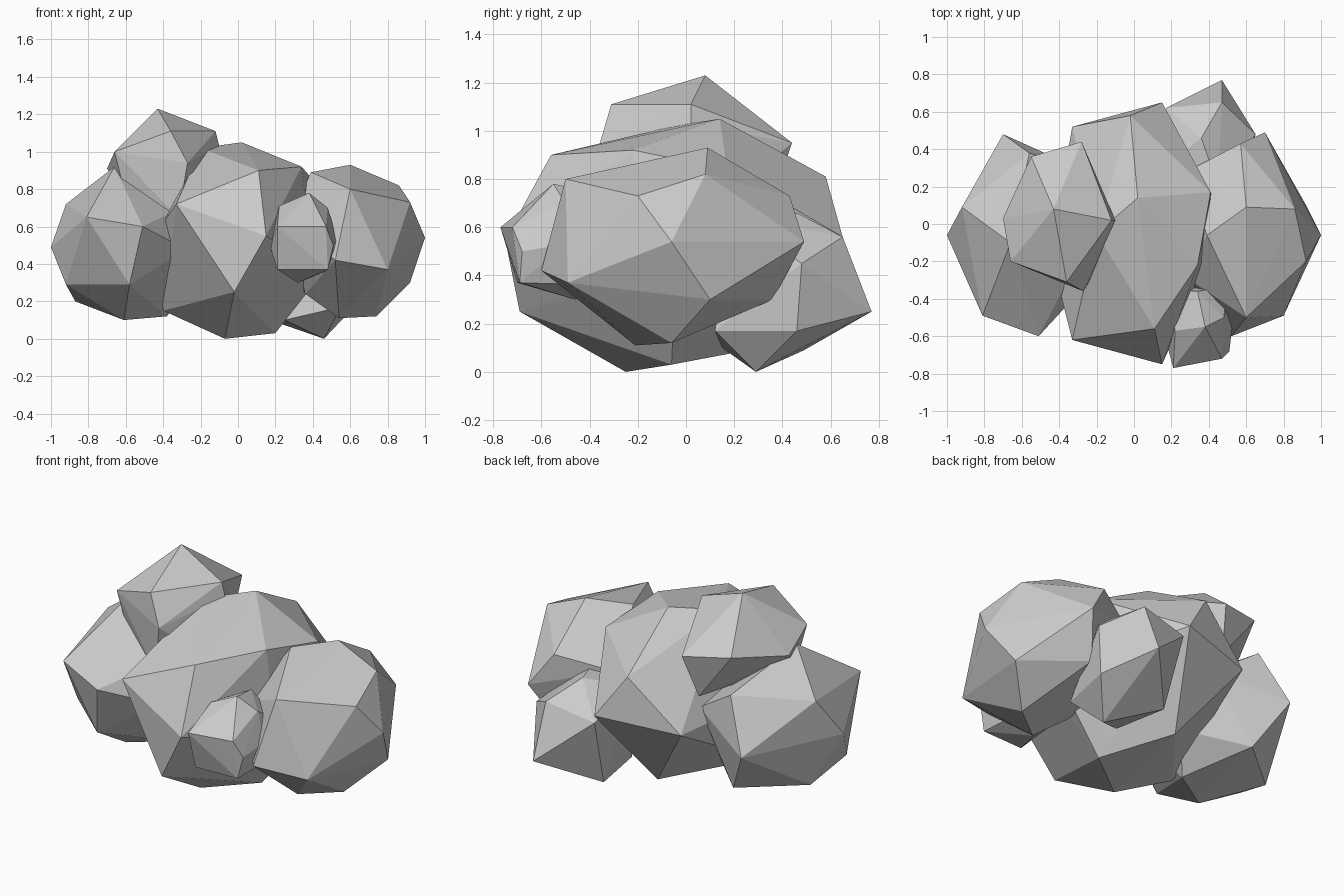
import bpy, bmesh


def lobe(name, *corners):
    """One faceted boulder: the convex skin around a few corner points."""
    bm = bmesh.new()
    for c in corners:
        bm.verts.new(c)
    bmesh.ops.convex_hull(bm, input=bm.verts[:])
    loose = [v for v in bm.verts if not v.link_faces]
    bmesh.ops.delete(bm, geom=loose, context='VERTS')
    bmesh.ops.recalc_face_normals(bm, faces=bm.faces[:])
    mesh = bpy.data.meshes.new(name)
    bm.to_mesh(mesh)
    bm.free()
    ob = bpy.data.objects.new(name, mesh)
    bpy.context.collection.objects.link(ob)
    return ob


# Large middle lobe
lobe("middle_lobe",
     (.02, .14, 1.05), (.11, -.56, .90), (-.33, -.62, .72), (.15, -.75, .55),
     (-.02, -.69, .25), (-.07, -.25, 0), (.20, -.06, .03), (.15, .65, .56),
     (-.02, .58, .81), (.34, -.22, .92), (.41, .17, .84), (-.33, .52, .52),
     (-.03, .31, .10), (-.20, -.05, 1.02), (-.40, -.15, .15), (.40, -.2, .4),
     (-.45, -.15, .55), (.42, .15, .45), (.38, -.05, .26))

# Left lobe
lobe("left_lobe",
     (-.81, -.49, .65), (-.51, -.60, .60), (-.58, -.50, .29), (-.92, .09, .72),
     (-1, -.06, .49), (-.92, -.20, .29), (-.61, -.18, .10), (-.66, -.10, .92),
     (-.70, .48, .47), (-.87, .07, .20), (-.55, .34, .20), (-.30, .30, .60),
     (-.28, -.35, .48), (-.38, -.05, .12), (-.30, -.20, .70), (-.25, .10, .30),
     (-.56, .38, .77))

# Right lobe
lobe("right_lobe",
     (.60, .09, .93), (.60, -.50, .80), (.86, .08, .82), (.92, -.20, .73),
     (1, -.06, .54), (.80, -.49, .37), (.92, .10, .30), (.74, -.06, .12),
     (.54, -.21, .11), (.70, .49, .54), (.52, -.60, .42), (.57, .43, .73),
     (.60, .36, .30), (.39, -.06, .89), (.36, -.12, .24), (.28, .28, .65),
     (.27, -.28, .62), (.30, .15, .35))

# Top lobe, perched at the left
lobe("top_lobe",
     (-.43, .08, 1.23), (-.12, .02, 1.11), (-.36, -.31, 1.11), (-.66, -.20, 1.0),
     (-.28, .44, .95), (-.55, .36, .98), (-.70, .03, .91), (-.27, -.36, .94),
     (-.10, .02, 1.03), (-.33, .35, .69), (-.32, -.32, .65), (-.19, .20, .75),
     (-.15, -.15, .75), (-.60, -.18, .76))

# Small front lobe
lobe("small_front_lobe",
     (.21, -.77, .60), (.47, -.72, .60), (.21, -.70, .37), (.48, -.69, .37),
     (.38, -.55, .78), (.22, -.57, .71), (.48, -.50, .70), (.53, -.50, .53),
     (.32, -.46, .30), (.17, -.62, .50), (.51, -.68, .50), (.34, -.36, .74),
     (.47, -.35, .36), (.20, -.35, .42), (.18, -.35, .62), (.50, -.33, .58))

# Back lobe, low at the right
lobe("back_lobe",
     (.47, .77, .25), (.47, .65, .56), (.46, .29, 0), (.62, .46, .17),
     (.17, .62, .50), (.65, .48, .45), (.20, .49, .09), (.36, .46, .66),
     (.55, .12, .17), (.25, .15, .10), (.45, .20, .65), (.15, .30, .60))
